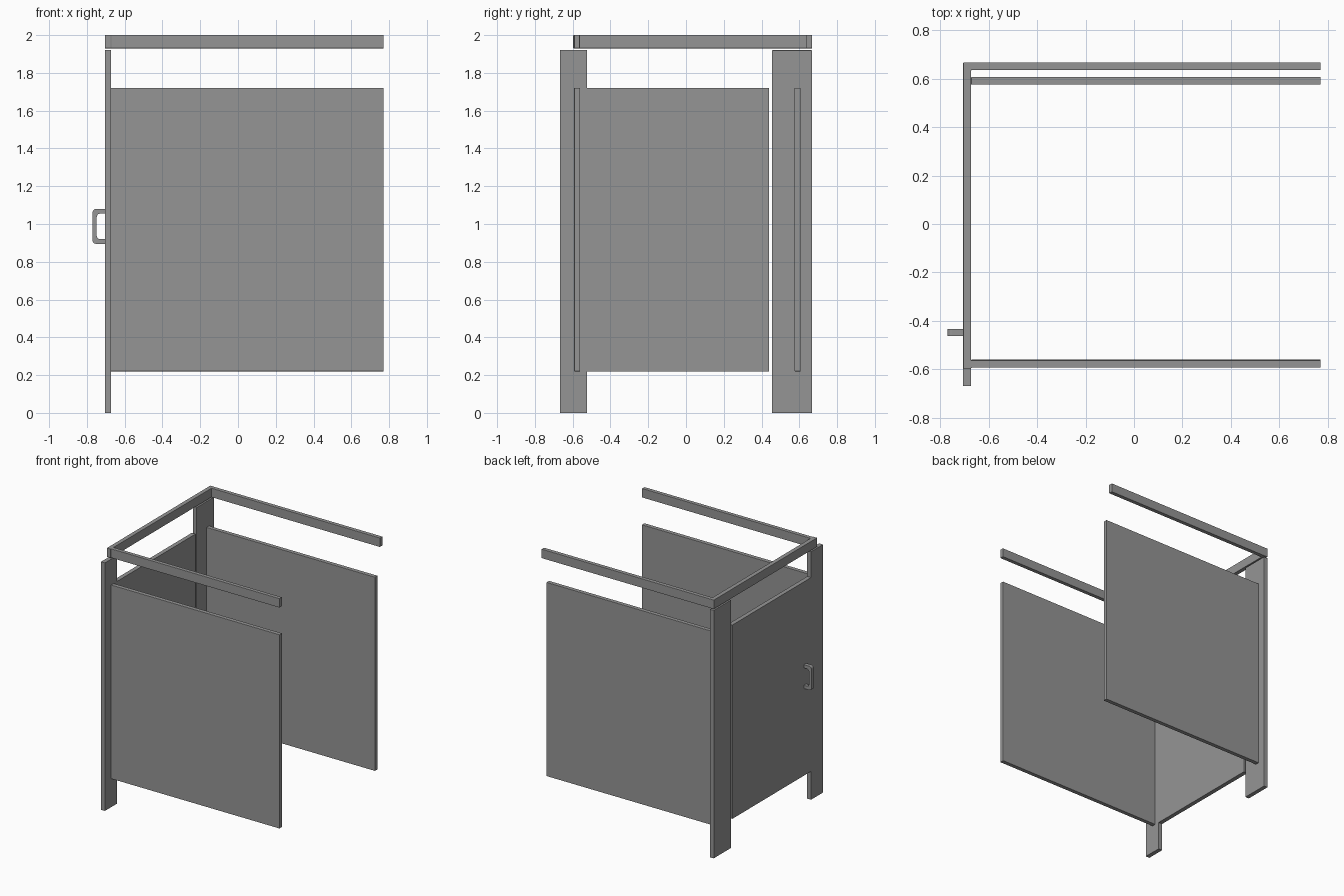
import bpy
import bmesh
import math
from mathutils import Vector

cube = bpy.data.objects.get("Cube")
if cube:
    bpy.data.objects.remove(cube, do_unlink=True)

grey = bpy.data.materials.new("partition grey")
grey.use_nodes = True
grey.diffuse_color = (0.3, 0.3, 0.3, 1)
grey.node_tree.nodes["Principled BSDF"].inputs["Base Color"].default_value = (0.3, 0.3, 0.3, 1)


def extrude_outline(name, points, direction, bevel=0.0):
    """Solid made by sweeping a closed outline along a direction."""
    bm = bmesh.new()
    face = bm.faces.new([bm.verts.new(p) for p in points])
    swept = bmesh.ops.extrude_face_region(bm, geom=[face])["geom"]
    verts = [g for g in swept if isinstance(g, bmesh.types.BMVert)]
    bmesh.ops.translate(bm, verts=verts, vec=Vector(direction))
    bmesh.ops.recalc_face_normals(bm, faces=bm.faces[:])
    mesh = bpy.data.meshes.new(name)
    bm.to_mesh(mesh)
    bm.free()
    mesh.materials.append(grey)
    obj = bpy.data.objects.new(name, mesh)
    bpy.context.collection.objects.link(obj)
    if bevel:
        mod = obj.modifiers.new("soft edges", "BEVEL")
        mod.width = bevel
        mod.segments = 2
        mod.limit_method = "ANGLE"
    return obj


def slab(name, x, y, z, bevel=0.002):
    """Box given by its range on each axis."""
    corners = [(x[0], y[0], z[0]), (x[1], y[0], z[0]), (x[1], y[1], z[0]), (x[0], y[1], z[0])]
    return extrude_outline(name, corners, (0, 0, z[1] - z[0]), bevel)


def rounded(points, radius, steps=4):
    """2D outline with the flagged corners (x, z, flag) rounded."""
    out = []
    for i, (x, z, flag) in enumerate(points):
        p = Vector((x, z))
        if not flag:
            out.append(p)
            continue
        a = (Vector(points[i - 1][:2]) - p).normalized() * radius
        b = (Vector(points[(i + 1) % len(points)][:2]) - p).normalized() * radius
        for k in range(steps + 1):
            t = k / steps * math.pi / 2
            out.append(p + a * (1 - math.sin(t)) + b * (1 - math.cos(t)))
    return out


OUT, IN, END = -0.705, -0.672, 0.77    # outer and inner door wall, open end
PANEL_Z = (0.22, 1.72)

# Posts and door in the left wall plane
slab("front_post", (OUT, IN), (-0.668, -0.523), (0, 1.92), 0)
slab("back_post", (OUT, IN), (0.455, 0.667), (0, 1.92))
slab("door", (OUT, IN), (-0.523, 0.44), PANEL_Z, 0)

# Side partitions
slab("front_partition", (IN, END), (-0.592, -0.56), PANEL_Z)
slab("back_partition", (IN, END), (0.575, 0.607), PANEL_Z)

# Three-sided head rail
rail = [(OUT, 0.667), (OUT, -0.597), (IN, -0.597), (IN, -0.592), (END, -0.592),
        (END, -0.562), (IN, -0.562), (IN, 0.636), (END, 0.636), (END, 0.667)]
extrude_outline("head_rail", [(x, y, 1.93) for x, y in rail], (0, 0, 0.07), 0.002)

# Pull handle, a C-shaped bar on the door
grip = rounded([(OUT, 0.895, 0), (-0.77, 0.895, 1), (-0.77, 1.08, 1), (OUT, 1.08, 0),
                (OUT, 1.055, 0), (-0.748, 1.055, 1), (-0.748, 0.92, 1), (OUT, 0.92, 0)], 0.018)
extrude_outline("pull_handle", [(p.x, -0.462, p.y) for p in grip], (0, 0.028, 0))
